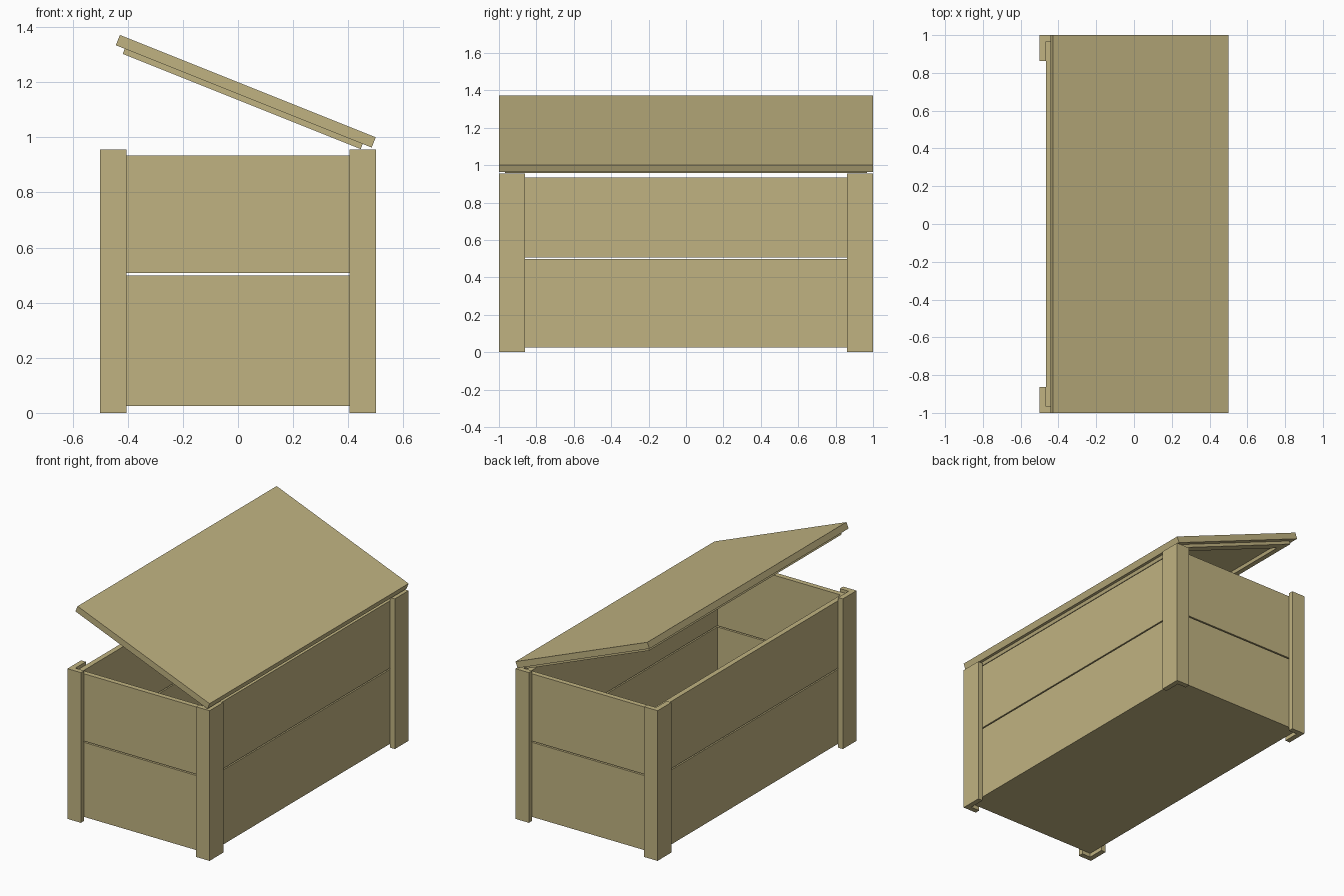
import bpy, bmesh, math
from mathutils import Matrix, Vector

cube = bpy.data.objects.get("Cube")
if cube:
    bpy.data.objects.remove(cube, do_unlink=True)

wood = bpy.data.materials.new("pale olive wood")
wood.use_nodes = True
colour = (0.53, 0.45, 0.22, 1)
wood.diffuse_color = colour
wood.node_tree.nodes["Principled BSDF"].inputs["Base Color"].default_value = colour


def finish(name, bm, matrix=None):
    bmesh.ops.recalc_face_normals(bm, faces=bm.faces)
    mesh = bpy.data.meshes.new(name)
    bm.to_mesh(mesh)
    bm.free()
    mesh.materials.append(wood)
    obj = bpy.data.objects.new(name, mesh)
    bpy.context.collection.objects.link(obj)
    if matrix:
        obj.matrix_world = matrix
    return obj


def board(name, x, y, z, matrix=None):
    """Box from (min, max) ranges."""
    bm = bmesh.new()
    bmesh.ops.create_cube(bm, size=1)
    for v in bm.verts:
        v.co = Vector([(r[0] + r[1]) / 2 + c * (r[1] - r[0])
                       for c, r in zip(v.co, (x, y, z))])
    return finish(name, bm, matrix)


T = 0.033                   # board thickness
X, Y = 0.5, 1.0             # outer half sizes
XI, YI = X - T, Y - T       # outer faces of the wall boards
POST_TOP = 0.955


def corner_post(name, sx, sy):
    """L-shaped angle post wrapping one corner."""
    profile = [(X, Y), (X, 0.862), (XI, 0.862), (XI, YI), (0.405, YI), (0.405, Y)]
    bm = bmesh.new()
    face = bm.faces.new([bm.verts.new((px * sx, py * sy, 0)) for px, py in profile])
    ext = bmesh.ops.extrude_face_region(bm, geom=[face])
    bmesh.ops.translate(bm, vec=(0, 0, POST_TOP),
                        verts=[g for g in ext["geom"] if isinstance(g, bmesh.types.BMVert)])
    finish(name, bm)


# Corner posts
for sx, side in ((-1, "right"), (1, "left")):
    for sy, end in ((-1, "front"), (1, "back")):
        corner_post(f"{end}_{side}_post", sx, sy)

# Two rows of wall boards with an open slit between them
for row, z in (("lower", (0.025, 0.499)), ("upper", (0.507, 0.935))):
    for s, side in ((-1, "right"), (1, "left")):
        board(f"{side}_{row}_board", sorted((s * XI, s * (XI - T))), (-YI, YI), z)
    for s, end in ((-1, "front"), (1, "back")):
        board(f"{end}_{row}_board", (-XI + T, XI - T), sorted((s * YI, s * (YI - T))), z)

# Floor between the walls
board("floor", (-XI + T, XI - T), (-YI + T, YI - T), (0.025, 0.025 + T))

# Lid, tilted open about its left edge, with a frame of battens underneath
tilt = Matrix.Translation((0.5, 0, 1.0)) @ Matrix.Rotation(math.radians(21.8), 4, "Y")
LT = 0.04
under = (-LT - 0.02, -LT)
board("lid", (-1, 0), (-Y, Y), (-LT, 0), tilt)
board("lid_right_batten", (-0.965, -0.905), (-YI, YI), under, tilt)
board("lid_left_batten", (-0.095, -0.035), (-YI, YI), under, tilt)
for s, end in ((-1, "front"), (1, "back")):
    board(f"lid_{end}_batten", (-0.905, -0.095), sorted((s * YI, s * (YI - 0.06))), under, tilt)
